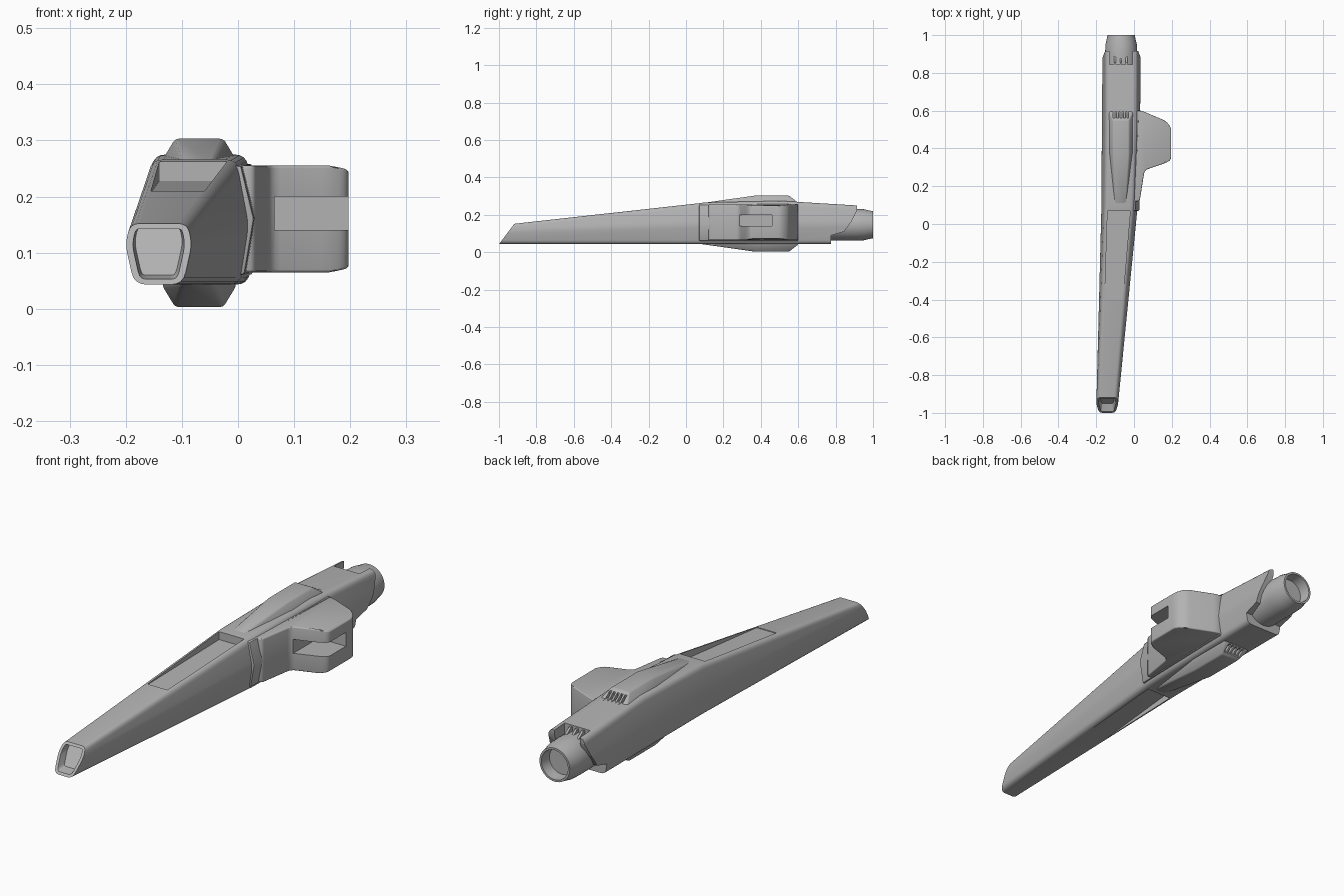
import bpy, bmesh, math
from mathutils import Vector

if "Cube" in bpy.data.objects:
    bpy.data.objects.remove(bpy.data.objects["Cube"])

GREY = (0.45, 0.45, 0.45, 1)
grey = bpy.data.materials.new("hull_grey")
grey.use_nodes = True
grey.diffuse_color = GREY
grey.node_tree.nodes["Principled BSDF"].inputs["Base Color"].default_value = GREY

AXIS_X, AXIS_Z = -0.068, 0.147    # engine axis
MIRROR_Z = 0.306                  # top details repeat underneath


def make(name, bm):
    bmesh.ops.recalc_face_normals(bm, faces=bm.faces)
    mesh = bpy.data.meshes.new(name)
    bm.to_mesh(mesh)
    bm.free()
    ob = bpy.data.objects.new(name, mesh)
    bpy.context.collection.objects.link(ob)
    mesh.materials.append(grey)
    return ob


def hull(name, points):
    bm = bmesh.new()
    for p in points:
        bm.verts.new(p)
    bmesh.ops.convex_hull(bm, input=bm.verts[:])
    bmesh.ops.dissolve_limit(bm, angle_limit=0.01, verts=bm.verts[:], edges=bm.edges[:])
    return make(name, bm)


def box(name, lo, hi):
    return hull(name, [(x, y, z) for x in (lo[0], hi[0])
                       for y in (lo[1], hi[1]) for z in (lo[2], hi[2])])


def prism(name, points, direction):
    bm = bmesh.new()
    face = bm.faces.new([bm.verts.new(p) for p in points])
    ext = bmesh.ops.extrude_face_region(bm, geom=[face])["geom"]
    moved = [v for v in ext if isinstance(v, bmesh.types.BMVert)]
    bmesh.ops.translate(bm, verts=moved, vec=direction)
    return make(name, bm)


def rounded(points, radius, steps=4):
    """Outline with every corner replaced by a small curve."""
    out, pts = [], [Vector(p) for p in points]
    for i, p in enumerate(pts):
        a, b = pts[i - 1] - p, pts[(i + 1) % len(pts)] - p
        r = min(radius, a.length * 0.45, b.length * 0.45)
        a, b = p + a.normalized() * r, p + b.normalized() * r
        for s in range(steps + 1):
            t = s / steps
            out.append(a * (1 - t) ** 2 + p * 2 * t * (1 - t) + b * t * t)
    return out


def apply(ob, kind, **settings):
    mod = ob.modifiers.new(kind.title(), kind)
    for key, value in settings.items():
        setattr(mod, key, value)
    bpy.context.view_layer.objects.active = ob
    bpy.ops.object.modifier_apply(modifier=mod.name)


def bevel(ob, width, segments=3):
    apply(ob, "BEVEL", width=width, segments=segments, angle_limit=math.radians(25))


def cut(targets, cutter):
    for ob in targets:
        apply(ob, "BOOLEAN", object=cutter, operation="DIFFERENCE", solver="EXACT")
    bpy.data.objects.remove(cutter)


def flip(points):
    return [(x, y, MIRROR_Z - z) for x, y, z in points]


# Fuselage: left and right x of bottom, middle and top, then the three heights
stations = [
    (-1.00, (-0.185, -0.098), (-0.201, -0.082), (-0.192, -0.090), (0.043, 0.115, 0.152)),
    (0.10, (-0.155, 0.005), (-0.174, 0.022), (-0.155, 0.000), (0.043, 0.150, 0.266)),
    (0.50, (-0.155, 0.015), (-0.172, 0.034), (-0.150, 0.015), (0.043, 0.150, 0.275)),
    (0.95, (-0.155, 0.020), (-0.168, 0.037), (-0.148, 0.018), (0.043, 0.150, 0.248)),
]
bm = bmesh.new()
rings = []
for y, bot, mid, top, (zb, zm, zt) in stations:
    outline = rounded([(bot[0], zb), (bot[1], zb), (mid[1], zm),
                       (top[1], zt), (top[0], zt), (mid[0], zm)], 0.022)
    slant = 0.75 if y == -1.00 else 0
    rings.append([bm.verts.new((p.x, y + slant * (p.y - zb), p.y)) for p in outline])
for r0, r1 in zip(rings, rings[1:]):
    for i in range(len(r0)):
        j = (i + 1) % len(r0)
        bm.faces.new((r0[i], r0[j], r1[j], r1[i]))
muzzle = bm.faces.new(rings[0])
bm.faces.new(rings[-1])
bmesh.ops.recalc_face_normals(bm, faces=bm.faces)
# Recessed muzzle
bmesh.ops.inset_region(bm, faces=[muzzle], thickness=0.012)
bmesh.ops.inset_region(bm, faces=[muzzle], thickness=0.004)
bmesh.ops.translate(bm, verts=muzzle.verts, vec=(0, 0.04, 0.004))
fuselage = make("fuselage", bm)

# Stepped rear end and the gap over the engine
rear = [(0.915, 0.4), (0.915, 0.225), (0.885, 0.165), (0.845, 0.11),
        (0.775, 0.09), (0.775, -0.1), (1.3, -0.1), (1.3, 0.4)]
cut([fuselage], prism("rear_cutter", [(-0.5, y, z) for y, z in rear], (1, 0, 0)))
cut([fuselage], box("notch_cutter", (-0.13, 0.845, 0.15), (-0.008, 1.1, 0.4)))

# Long wedge recesses above and below
recess = [(-0.155, -0.4, 0.207), (-0.06, -0.4, 0.207), (-0.14, 0.07, 0.228), (-0.02, 0.07, 0.228)]
recess += [(x, y, 0.35) for x, y, z in recess]
cut([fuselage], hull("top_recess_cutter", recess))
low = [(x, y, 0.042 if y < 0 else 0.075) for x, y, z in recess[:4]]
low += [(x, y, -0.1) for x, y, z in low]
cut([fuselage], hull("bottom_recess_cutter", low))

# Raised spines above and below, with vent slots at their rear
spine = [(x, y, z) for xs, y, z in [
    ((-0.100, -0.045), 0.08, 0.262), ((-0.135, -0.003), 0.39, 0.265),
    ((-0.112, -0.026), 0.37, 0.303), ((-0.112, -0.026), 0.55, 0.303),
    ((-0.135, -0.003), 0.60, 0.265), ((-0.130, -0.008), 0.39, 0.225),
    ((-0.130, -0.008), 0.58, 0.225), ((-0.100, -0.045), 0.10, 0.225)] for x in xs]
top_spine = hull("top_spine", spine)
bottom_spine = hull("bottom_spine", flip(spine))
for ob in (top_spine, bottom_spine):
    bevel(ob, 0.006, 2)
for i in range(5):
    x = -0.069 + (i - 2) * 0.018
    cut([top_spine, fuselage], box("vent_cutter", (x - 0.005, 0.562, 0.268), (x + 0.005, 0.61, 0.35)))
    cut([bottom_spine, fuselage], box("vent_cutter", (x - 0.005, 0.562, -0.1), (x + 0.005, 0.61, 0.038)))

# Side collar hugging the hull
collar = hull("side_collar", [(x, y, z) for y, shape in [
    (0.07, [(-0.03, 0.255), (0.006, 0.255), (0.029, 0.16), (0.012, 0.06), (-0.03, 0.06)]),
    (0.60, [(-0.03, 0.258), (0.024, 0.258), (0.042, 0.16), (0.026, 0.06), (-0.03, 0.06)]),
] for x, z in shape])
bevel(collar, 0.006, 2)

# Side pod with a slot open to the front and outside
plan = rounded([(0.0, 0.12), (0.03, 0.12), (0.056, 0.285), (0.165, 0.322), (0.197, 0.34),
                (0.197, 0.51), (0.17, 0.545), (0.04, 0.6), (0.0, 0.6)], 0.02)
pod = prism("side_pod", [(p.x, p.y, 0.065) for p in plan], (0, 0, 0.19))
for v in pod.data.vertices:      # outer end narrows slightly
    if v.co.x > 0.17:
        v.co.z += (0.16 - v.co.z) * (v.co.x - 0.17) * 3
bevel(pod, 0.016)
cut([pod], box("slot_cutter", (0.065, 0.2, 0.14), (0.3, 0.46, 0.2)))

# Hollow round engine, turned from a profile
profile = [(0, 0.70), (0.084, 0.70), (0.085, 0.90), (0.083, 0.95), (0.075, 0.985),
           (0.073, 1.0), (0.064, 1.0), (0.060, 0.95), (0, 0.95)]
bm = bmesh.new()
verts = [bm.verts.new((AXIS_X + r, y, AXIS_Z)) for r, y in profile]
edges = [bm.edges.new(pair) for pair in zip(verts, verts[1:])]
bmesh.ops.spin(bm, geom=verts + edges, cent=(AXIS_X, 0, AXIS_Z), axis=(0, 1, 0),
               angle=math.tau, steps=40)
bmesh.ops.remove_doubles(bm, verts=bm.verts, dist=0.0005)
engine = make("engine", bm)

# Small ribs in the gap above the engine
ribs = [hull("engine_rib", [(x + dx, y, z) for dx in (-0.005, 0.005)
                            for y, z in ((0.83, 0.248), (0.855, 0.248), (0.9, 0.215), (0.83, 0.2))])
        for x in (-0.1, -0.07, -0.04)]

# Smooth shading that keeps hard edges
bpy.ops.object.select_all(action="DESELECT")
for ob in [fuselage, top_spine, bottom_spine, collar, pod, engine]:
    ob.select_set(True)
    bpy.context.view_layer.objects.active = ob
bpy.ops.object.shade_smooth_by_angle(angle=math.radians(30))
